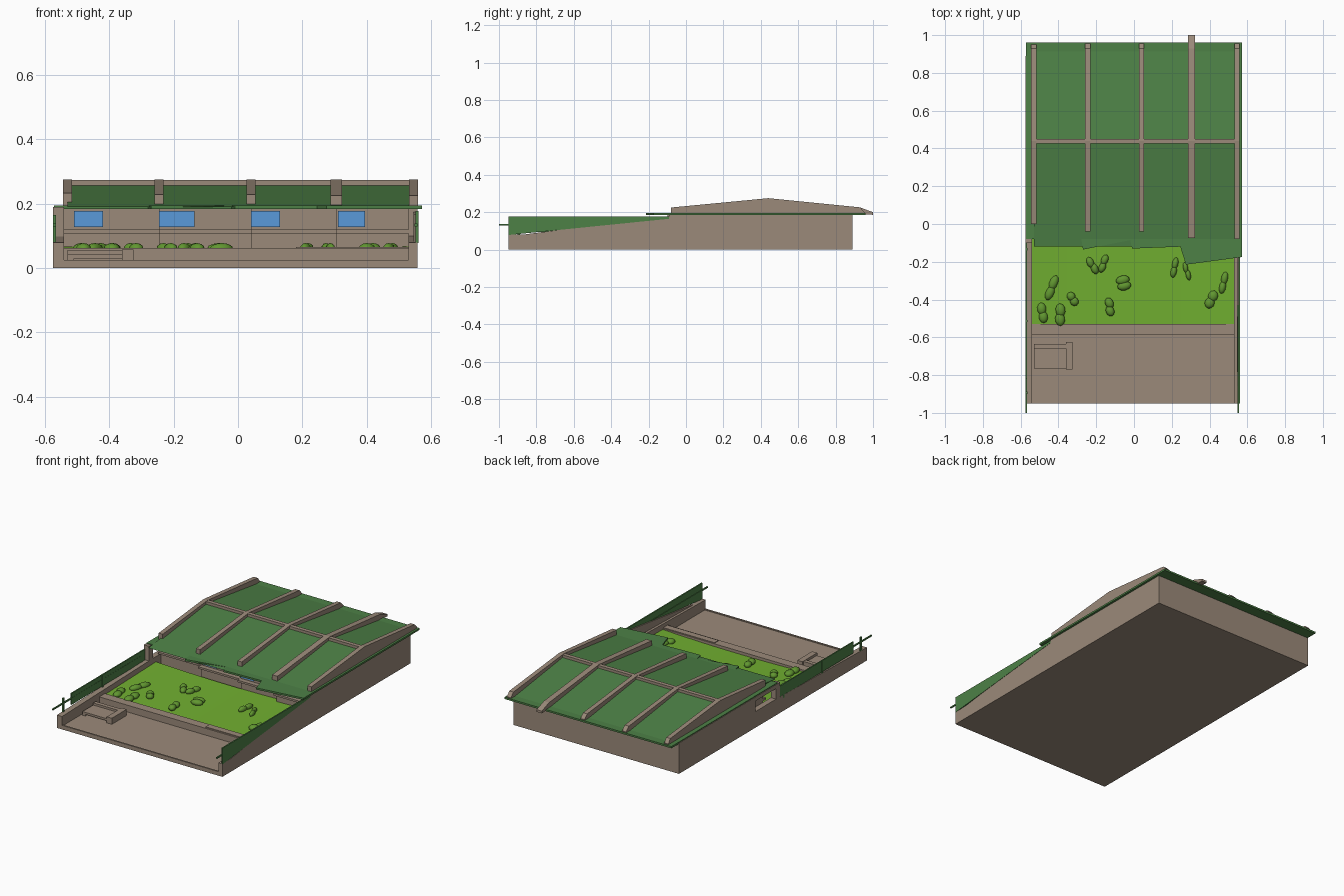
import bpy, bmesh, math, random
from mathutils import Matrix, Vector

random.seed(4)

def mat(name, rgb):
    m = bpy.data.materials.new(name)
    m.diffuse_color = (*rgb, 1)
    return m

TAN = mat("tan_stone", (0.33, 0.255, 0.195))
GREEN = mat("roof_green", (0.075, 0.22, 0.062))
GRASS = mat("grass_green", (0.165, 0.43, 0.03))
SHRUB = mat("shrub_green", (0.12, 0.31, 0.03))
BLUE = mat("window_blue", (0.10, 0.32, 0.70))

def finish(name, bm, m):
    bmesh.ops.recalc_face_normals(bm, faces=bm.faces)
    me = bpy.data.meshes.new(name)
    bm.to_mesh(me)
    bm.free()
    me.materials.append(m)
    ob = bpy.data.objects.new(name, me)
    bpy.context.collection.objects.link(ob)
    return ob

def prism(name, pts, a, b, m, axis="x"):
    """Extrude a profile: (y,z) along x, or (x,y) along z."""
    bm = bmesh.new()
    place = (lambda p, t: (t, p[0], p[1])) if axis == "x" else (lambda p, t: (p[0], p[1], t))
    lo = [bm.verts.new(place(p, a)) for p in pts]
    hi = [bm.verts.new(place(p, b)) for p in pts]
    bm.faces.new(lo)
    bm.faces.new(hi)
    n = len(pts)
    for i in range(n):
        j = (i + 1) % n
        bm.faces.new((lo[i], lo[j], hi[j], hi[i]))
    return finish(name, bm, m)

def box(name, x0, x1, y0, y1, z0, z1, m):
    return prism(name, [(y0, z0), (y1, z0), (y1, z1), (y0, z1)], x0, x1, m)

# ground slab, paved terrace, curb and the lawn
box("base_slab", -0.575, 0.558, -0.95, 0.89, 0.0, 0.02, TAN)
box("terrace_front_lip", -0.575, 0.558, -0.95, -0.94, 0.0, 0.025, TAN)
box("lawn_curb", -0.545, 0.53, -0.585, -0.53, 0.02, 0.062, TAN)
box("curb_step", 0.18, 0.53, -0.575, -0.535, 0.06, 0.066, TAN)
bm = bmesh.new()
bmesh.ops.create_grid(bm, x_segments=12, y_segments=8, size=1)
for v in bm.verts:
    u, w = v.co.x, v.co.y
    v.co = (u * 0.54 - 0.005, -0.53 + (w + 1) * 0.25, 0.05 + 0.012 * u * u + 0.006 * w)
lawn = finish("lawn", bm, GRASS)
for p in lawn.data.polygons:
    p.use_smooth = True

# side garden walls with rising tops
for side, x0, x1 in (("left", -0.575, -0.54), ("right", 0.53, 0.558)):
    prism(side + "_garden_wall", [(-0.95, 0.0), (-0.05, 0.0), (-0.05, 0.10), (-0.95, 0.08)], x0, x1, TAN)

# right side: sloped parapet and the tapering green screen
prism("right_parapet", [(-0.95, 0.07), (0.1, 0.07), (0.1, 0.185), (-0.2, 0.168)], 0.545, 0.558, TAN)
prism("right_screen", [(-0.95, 0.078), (-0.09, 0.165), (-0.09, 0.178), (-0.95, 0.178)], 0.552, 0.560, GREEN)
# left side: green screen strip on thin posts
box("left_screen", -0.574, -0.567, -0.82, -0.09, 0.095, 0.165, GREEN)
for i in range(3):
    y = -0.9 + i * 0.38
    box("left_screen_post", -0.575, -0.565, y, y + 0.012, 0.08, 0.165, GREEN)
for side, x in (("left", -0.57), ("right", 0.553)):
    box(side + "_rail", x - 0.004, x + 0.004, -1.0, -0.1, 0.13, 0.138, GREEN)

# house: solid rear block, side walls and left wall opening
box("house_block", -0.575, 0.558, 0.14, 0.89, 0.0, 0.19, TAN)
box("right_house_wall", 0.53, 0.558, -0.09, 0.14, 0.0, 0.19, TAN)
box("left_house_wall_base", -0.575, -0.54, -0.09, 0.14, 0.0, 0.10, TAN)
box("left_house_post", -0.575, -0.54, -0.10, -0.06, 0.0, 0.19, TAN)
box("left_house_lintel", -0.575, -0.54, -0.09, 0.14, 0.165, 0.19, TAN)

# stepped house fronts with ledge and window each
bays = [(-0.54, -0.245, 0.02, -0.51, -0.42), (-0.245, 0.04, -0.01, -0.245, -0.135),
        (0.04, 0.305, -0.03, 0.04, 0.13), (0.305, 0.53, -0.06, 0.31, 0.395)]
for x0, x1, y, w0, w1 in bays:
    box("house_front", x0, x1, y, 0.15, 0.02, 0.19, TAN)
    box("front_ledge", x0, x1, y - 0.03, y, 0.108, 0.12, TAN)
    box("front_window", w0, w1, y - 0.006, y, 0.128, 0.178, BLUE)

# roof: flat eaves with stepped front edge, pitched body
eave = [(-0.572, 0.96), (-0.572, -0.08), (-0.28, -0.07), (-0.27, -0.135), (-0.02, -0.085),
        (-0.01, -0.13), (0.245, -0.12), (0.275, -0.215), (0.572, -0.175), (0.572, 0.96)]
prism("roof_eaves", eave, 0.184, 0.195, GREEN, "z")
prism("roof_body", [(-0.12, 0.19), (0.95, 0.19), (0.44, 0.258)], -0.53, 0.545, GREEN)

# roof ribs: filled gable ribs at the ends, slim ones between
for x, f, b in ((-0.53, 0.0, 0.95), (-0.245, -0.04, 0.955), (0.04, -0.04, 0.955),
                (0.305, -0.075, 1.0), (0.545, -0.08, 0.955)):
    front_z = 0.275 - (0.44 - f) * 0.096
    pts = [(f, 0.19), (0.94, 0.19), (b, 0.186), (b, 0.20), (0.93, 0.226), (0.44, 0.275), (f, front_z)]
    w = 0.018 if x == 0.305 else 0.014
    prism("roof_rib", pts, x - w, x + w, TAN)
box("roof_ridge", -0.53, 0.545, 0.425, 0.45, 0.245, 0.273, TAN)

# terrace bench
box("bench_seat", -0.53, -0.35, -0.765, -0.65, 0.03, 0.043, TAN)
box("bench_back", -0.53, -0.35, -0.66, -0.635, 0.02, 0.056, TAN)
box("bench_arm", -0.36, -0.325, -0.77, -0.625, 0.02, 0.058, TAN)
box("bench_foot", -0.53, -0.51, -0.765, -0.65, 0.02, 0.03, TAN)

# shrubs: (x, y, width, length, turn)
shrubs = [(-0.43, -0.34, .03, .07, -.4), (-0.48, -0.47, .032, .055, .1), (-0.385, -0.48, .035, .06, .1),
          (-0.33, -0.40, .03, .04, .5), (-0.22, -0.22, .026, .05, .4), (-0.16, -0.21, .025, .05, -.4),
          (-0.045, -0.31, .05, .04, .2), (-0.13, -0.44, .03, .05, .4), (0.21, -0.23, .022, .055, -.2),
          (0.28, -0.25, .018, .05, .2), (0.41, -0.40, .035, .05, -.3), (0.47, -0.31, .024, .06, -.2)]
for x, y, w, l, turn in shrubs:
    bm = bmesh.new()
    rot = Matrix.Rotation(turn, 4, "Z")
    for t in (-0.4, 0.4):
        off = rot @ Vector((random.uniform(-.3, .3) * w, t * l, 0))
        m = Matrix.Translation((x + off.x, y + off.y, 0.06)) @ rot @ Matrix.Diagonal((w * .75, l * .6, .018, 1))
        bmesh.ops.create_icosphere(bm, subdivisions=2, radius=1, matrix=m)
    ob = finish("shrub", bm, SHRUB)
    for p in ob.data.polygons:
        p.use_smooth = True
